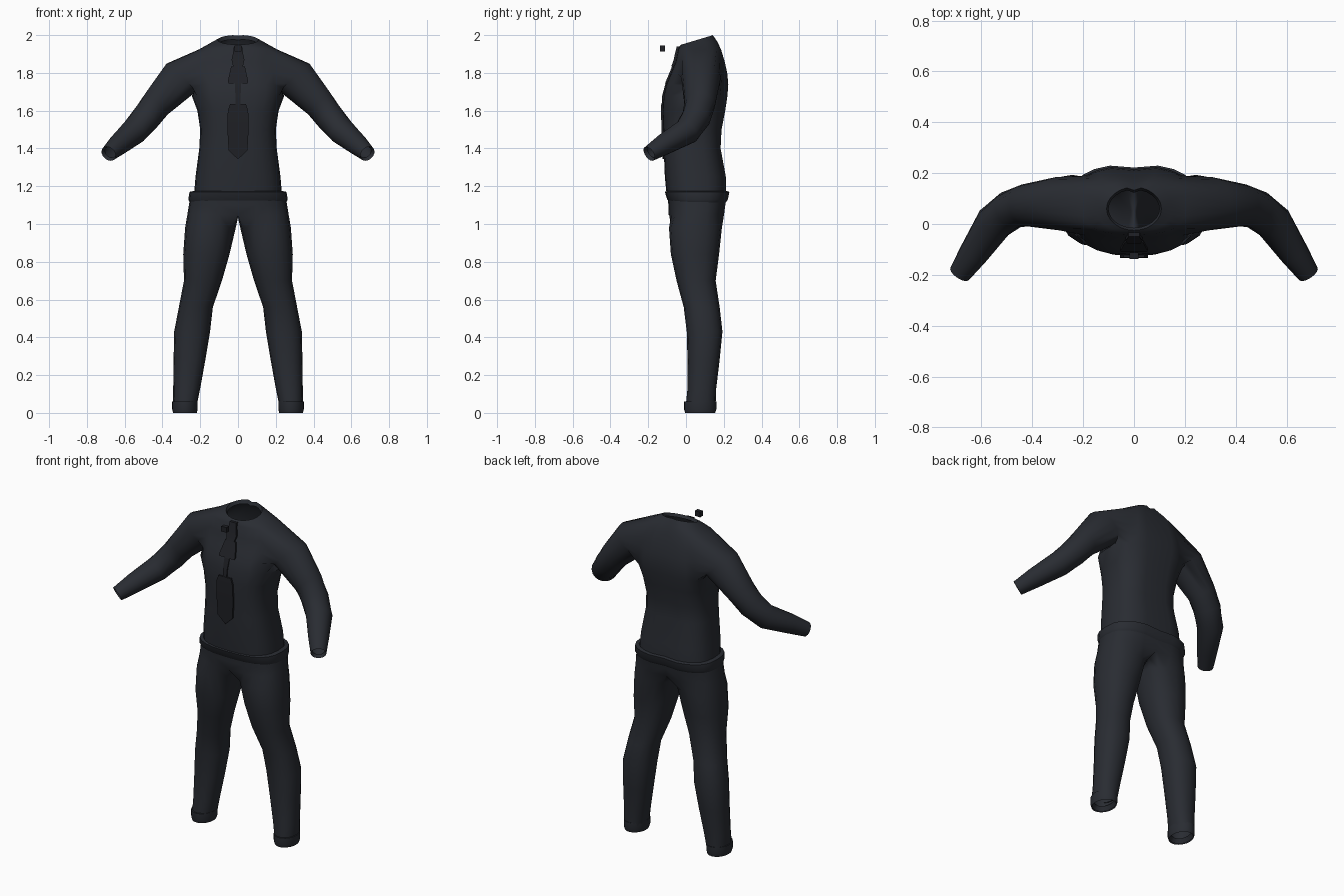
import bpy, bmesh, math
from mathutils import Vector

if "Cube" in bpy.data.objects:
    bpy.data.objects.remove(bpy.data.objects["Cube"])

cloth = bpy.data.materials.new("dark_cloth")
cloth.diffuse_color = (0.022, 0.025, 0.032, 1)
cloth.use_nodes = True
cloth.node_tree.nodes["Principled BSDF"].inputs["Base Color"].default_value = cloth.diffuse_color
trim = bpy.data.materials.new("dark_trim")
trim.diffuse_color = (0.014, 0.015, 0.019, 1)
trim.use_nodes = True
trim.node_tree.nodes["Principled BSDF"].inputs["Base Color"].default_value = trim.diffuse_color
HALF = 12  # columns from front centre to back centre


def finish(bm, name, mat=cloth, mirror=True, angle=60):
    mesh = bpy.data.meshes.new(name)
    bm.to_mesh(mesh)
    bm.free()
    ob = bpy.data.objects.new(name, mesh)
    bpy.context.collection.objects.link(ob)
    mesh.materials.append(mat)
    if mirror:
        m = ob.modifiers.new("mirror", "MIRROR")
        m.merge_threshold = 0.0005
    bpy.ops.object.select_all(action='DESELECT')
    ob.select_set(True)
    bpy.context.view_layer.objects.active = ob
    bpy.ops.object.shade_smooth_by_angle(angle=math.radians(angle))
    return ob


def power(v, e):
    return math.copysign(abs(v) ** (2 / e), v)


def half_ring(bm, z, w, yf, yb, tilt=0, e=2.7, cleft=0.012):
    """Half of a body cross-section, front centre to back centre."""
    cy, hy, out = (yf + yb) / 2, (yb - yf) / 2, []
    for i in range(HALF + 1):
        a = math.pi * i / HALF
        x = 0 if i in (0, HALF) else w * power(math.sin(a), e)
        y = cy - hy * power(math.cos(a), e)
        if i == HALF:
            y -= cleft
        out.append(bm.verts.new((x, y, z + tilt * (y - cy))))
    return out


def skin(bm, a, b, closed=False, flip=False, skip=()):
    n = len(a)
    for i in range(n if closed else n - 1):
        if i in skip:
            continue
        j = (i + 1) % n
        f = [a[i], a[j], b[j], b[i]]
        bm.faces.new(f[::-1] if flip else f)


def spread(*spans):
    """Angles around a section: (start, end, steps) in degrees."""
    return [math.radians(s + (t - s) * k / n) for s, t, n in spans for k in range(n)]


# shirt body: z, half width, front y, back y, tilt, exponent
BODY = [(1.13, .235, -.10, .215), (1.25, .225, -.112, .215), (1.40, .205, -.118, .187),
        (1.50, .20, -.121, .192), (1.60, .215, -.125, .212), (1.68, .245, -.12, .224),
        (1.74, .245, -.105, .228), (1.80, .24, -.08, .222), (1.86, .225, -.055, .208),
        (1.925, .205, -.042, .188), (1.955, .15, -.032, .168, .12, 2.3),
        (1.975, .108, -.025, .145, .3, 2), (1.955, .1, -.015, .135, .3, 2)]
LO, HI, C0, C1 = 5, 9, 3, 9   # sleeve opening rows and columns
bm = bmesh.new()
rows = [half_ring(bm, *r) for r in BODY]
for k in range(len(rows) - 1):
    skin(bm, rows[k], rows[k + 1], skip=range(C0, C1) if LO <= k < HI else ())

# sleeves grow out of the opening: centre, radius across, radius up
ARM = [((.30, .08, 1.775), .105, .108), ((.43, .073, 1.637), .083, .082),
       ((.485, .055, 1.565), .078, .077), ((.55, .005, 1.49), .074, .070),
       ((.63, -.115, 1.422), .058, .056), ((.685, -.195, 1.372), .044, .042),
       ((.675, -.18, 1.38), .034, .032)]
loop = ([rows[LO][c] for c in range(C0, C1)] + [rows[r][C1] for r in range(LO, HI)]
        + [rows[HI][c] for c in range(C1, C0, -1)] + [rows[r][C0] for r in range(HI, LO, -1)])
angles = spread((-135, -45, 6), (-45, 45, 4), (45, 135, 6), (135, 225, 4))
cen = [Vector(a[0]) for a in ARM]
for i, (c, ru, rv) in enumerate(ARM):
    last = len(ARM) - 2
    d = (cen[min(i + 1, last)] - cen[max(min(i, last) - 1, 0)]).normalized()
    u = Vector((0, 0, 1)).cross(d).normalized()
    v = d.cross(u)
    ring = [bm.verts.new(cen[i] + u * ru * math.cos(t) + v * rv * math.sin(t)) for t in angles]
    skin(bm, loop, ring, closed=True)
    loop = ring
for vert in [v for v in bm.verts if not v.link_faces]:
    bm.verts.remove(vert)
finish(bm, "shirt")

# trousers: hip rows, then the half loop closed by crotch points becomes a leg
bm = bmesh.new()
hips = [half_ring(bm, *r) for r in [(1.05, .268, -.092, .205), (1.10, .26, -.093, .212),
                                    (1.165, .248, -.10, .224)]]
for k in range(2):
    skin(bm, hips[k], hips[k + 1])
loop = hips[0] + [bm.verts.new((0, y, 1.035)) for y in (.13, .055, -.02)]
angles = spread((-135, 135, HALF), (135, 225, 4))
# z, inner x, outer x, front y, back y
LEG = [(.98, .012, .28, -.09, .19), (.84, .045, .29, -.08, .175), (.70, .085, .286, -.05, .157),
       (.56, .133, .313, -.012, .178), (.43, .148, .338, .004, .193), (.28, .173, .341, .008, .178),
       (.13, .20, .343, .008, .16), (.05, .216, .343, .0, .157), (.005, .222, .34, .0, .155),
       (.03, .235, .325, .015, .14)]
for z, xi, xo, yf, yb in LEG:
    ring = [bm.verts.new(((xi + xo) / 2 + (xo - xi) / 2 * power(math.cos(t), 2.25),
                          (yf + yb) / 2 + (yb - yf) / 2 * power(math.sin(t), 2.25), z))
            for t in angles]
    skin(bm, loop, ring, closed=True, flip=True)
    loop = ring
finish(bm, "trousers")

# waistband standing slightly proud of shirt and trousers
bm = bmesh.new()
band = [half_ring(bm, *r) for r in [(1.115, .256, -.088, .216), (1.13, .263, -.10, .226),
                                    (1.17, .257, -.112, .234), (1.175, .235, -.10, .218)]]
for k in range(3):
    skin(bm, band[k], band[k + 1])
finish(bm, "waistband", angle=40)

# turned-up trouser cuffs
bm = bmesh.new()
loop = None
for z, s in [(.06, .96), (.06, 1.06), (.02, 1.06), (.0, .98)]:
    ring = [bm.verts.new((.281 + .064 * s * math.cos(t), .075 + .081 * s * math.sin(t), z))
            for t in spread((0, 360, 20))]
    if loop:
        skin(bm, loop, ring, closed=True, flip=True)
    loop = ring
finish(bm, "trouser_cuffs", angle=40)


def front_y(z):
    for a, b in zip(BODY, BODY[1:]):
        if a[0] <= z <= b[0]:
            return a[2] + (b[2] - a[2]) * (z - a[0]) / (b[0] - a[0])
    return -.03


def strip(name, rows, proud=.008):
    """Flat tie piece following the shirt front: rows of z, half width."""
    bm = bmesh.new()
    rings = []
    for z, w in rows:
        y = front_y(z)
        rings.append([bm.verts.new(p) for p in ((-w, y - proud, z), (w, y - proud, z),
                                                (w, y + .006, z), (-w, y + .006, z))])
    for a, b in zip(rings, rings[1:]):
        skin(bm, a, b, closed=True)
    bm.faces.new(rings[0][::-1])
    bm.faces.new(rings[-1])
    finish(bm, name, trim, mirror=False, angle=30)


# tie, from the blade up to the knot
strip("tie_blade", [(1.345, .003), (1.39, .05), (1.5, .056), (1.60, .054), (1.635, .042)])
strip("tie_middle", [(1.63, .012), (1.68, .014), (1.75, .017)], .006)
strip("tie_upper", [(1.745, .05), (1.755, .054), (1.80, .044), (1.835, .036)])
strip("tie_knot", [(1.835, .026), (1.87, .034), (1.905, .026), (1.94, .022)], .012)

# small loose cube in front of the collar
bpy.ops.mesh.primitive_cube_add(size=1, location=(0, -.125, 1.93))
cube = bpy.context.object
cube.name = "loose_button"
cube.scale = (.036, .026, .032)
cube.data.materials.append(trim)
